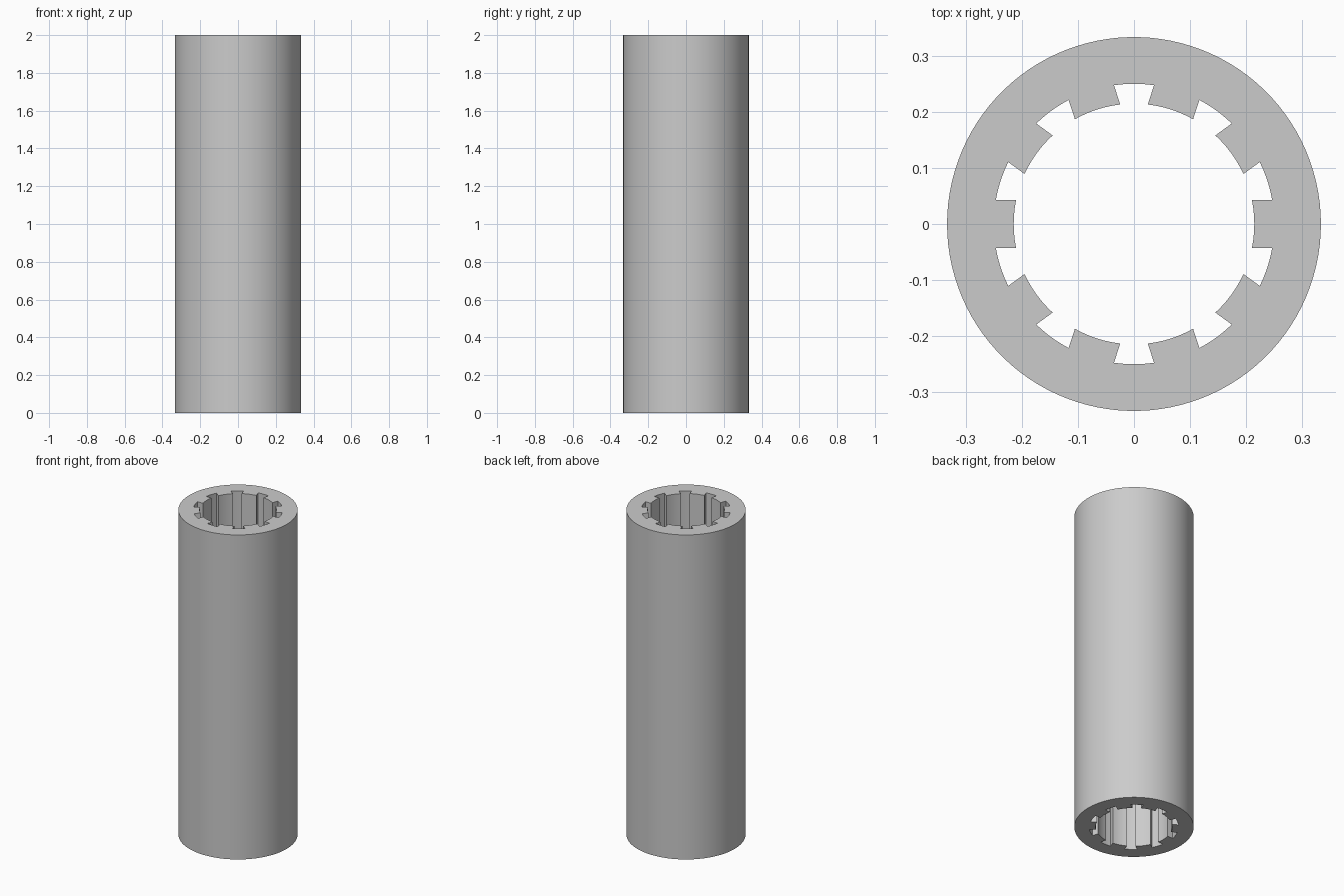
import bpy, bmesh
from math import sin, cos, asin, pi

cube = bpy.data.objects.get("Cube")
if cube:
    bpy.data.objects.remove(cube, do_unlink=True)

HEIGHT = 2.0
R_OUTER, R_ROOT, R_TIP = 0.3333, 0.25, 0.2145
TEETH, TOOTH_STEPS, GROOVE_STEPS = 10, 6, 5
HALF_WIDTH = 0.0425                      # teeth have parallel sides
root_half = asin(HALF_WIDTH / R_ROOT)
tip_half = asin(HALF_WIDTH / R_TIP)
pitch = 2 * pi / TEETH

bm = bmesh.new()


def point(radius, angle):
    return bm.verts.new((radius * cos(angle), radius * sin(angle), 0))


# Cross-section: a ring, with tooth strips joined to its inner edge
outer, root, teeth = [], [], []
for k in range(TEETH):
    centre = k * pitch
    tips = []
    for i in range(TOOTH_STEPS + 1):
        t = 2 * i / TOOTH_STEPS - 1
        outer.append(point(R_OUTER, centre + t * root_half))
        root.append(point(R_ROOT, centre + t * root_half))
        tips.append(point(R_TIP, centre + t * tip_half))
    teeth.append((tips, root[-len(tips):]))
    for i in range(1, GROOVE_STEPS):
        a = centre + root_half + (pitch - 2 * root_half) * i / GROOVE_STEPS
        outer.append(point(R_OUTER, a))
        root.append(point(R_ROOT, a))

count = len(outer)
for i in range(count):
    j = (i + 1) % count
    bm.faces.new((outer[i], outer[j], root[j], root[i]))
for tips, base in teeth:
    for i in range(TOOTH_STEPS):
        bm.faces.new((base[i], base[i + 1], tips[i + 1], tips[i]))

# Extrude the section to the full length
result = bmesh.ops.extrude_face_region(bm, geom=bm.faces[:], use_keep_orig=True)
top = [g for g in result["geom"] if isinstance(g, bmesh.types.BMVert)]
bmesh.ops.translate(bm, verts=top, vec=(0, 0, HEIGHT))
bmesh.ops.recalc_face_normals(bm, faces=bm.faces[:])

mesh = bpy.data.meshes.new("splined_sleeve")
bm.to_mesh(mesh)
bm.free()
sleeve = bpy.data.objects.new("splined_sleeve", mesh)
bpy.context.collection.objects.link(sleeve)

# Plain grey material
grey = bpy.data.materials.new("light_grey")
grey.use_nodes = True
colour = (0.6, 0.6, 0.6, 1)
grey.diffuse_color = colour
grey.node_tree.nodes["Principled BSDF"].inputs["Base Color"].default_value = colour
mesh.materials.append(grey)

# Smooth walls with crisp rims and tooth corners
bpy.ops.object.select_all(action="DESELECT")
sleeve.select_set(True)
bpy.context.view_layer.objects.active = sleeve
bpy.ops.object.shade_smooth_by_angle(angle=pi / 6)
